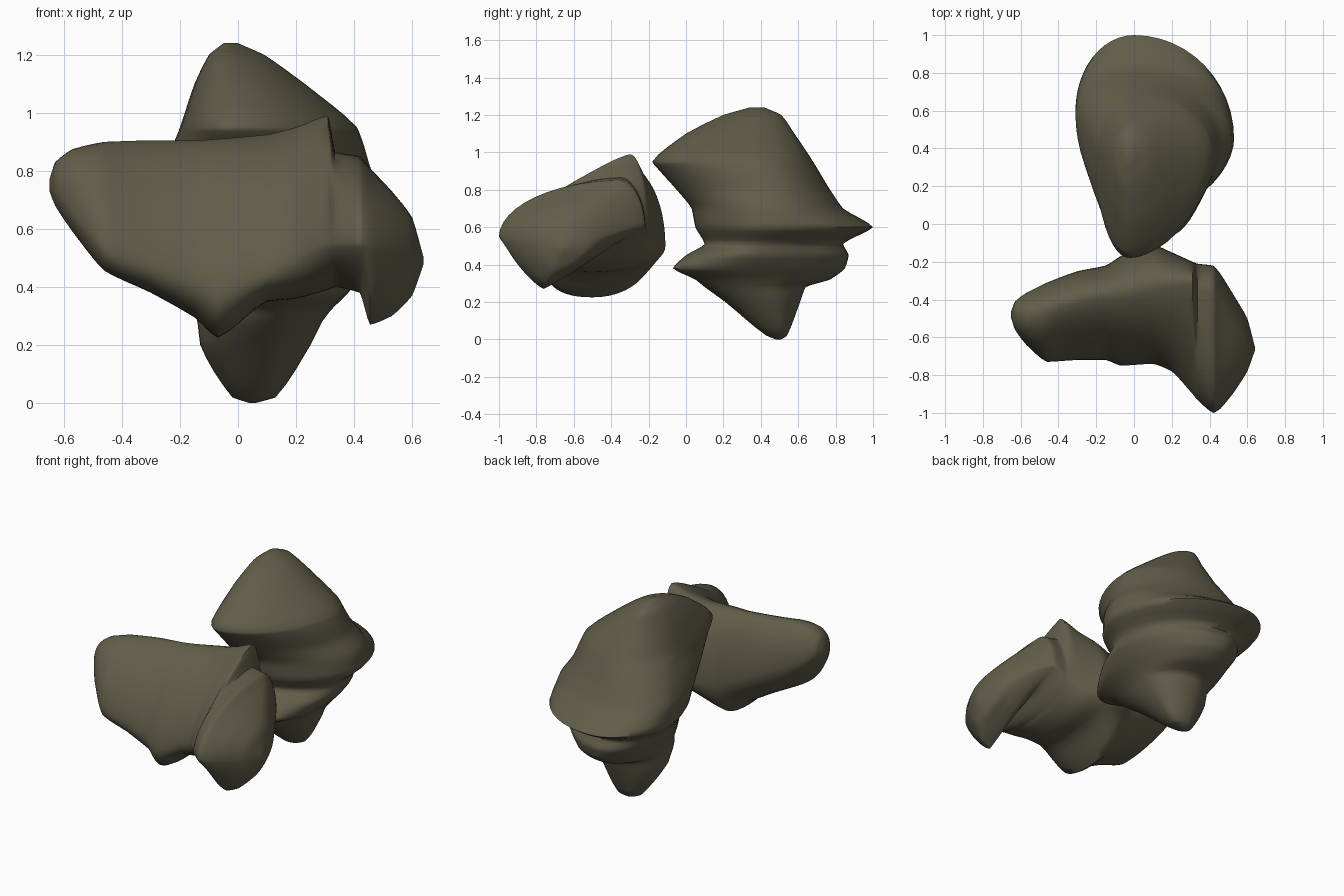
import bpy, bmesh, math
from mathutils import Vector

if "Cube" in bpy.data.objects:
    bpy.data.objects.remove(bpy.data.objects["Cube"])

stone = bpy.data.materials.new("olive stone")
stone.diffuse_color = (0.118, 0.109, 0.067, 1)
stone.use_nodes = True
stone.node_tree.nodes["Principled BSDF"].inputs["Base Color"].default_value = stone.diffuse_color


def resample(rows, steps=4):
    """Blend of linear and monotone cubic interpolation between section rows."""
    n = len(rows)
    slope = [[(b[k] - a[k]) / (b[0] - a[0]) for k in range(9)] for a, b in zip(rows, rows[1:])]

    def tangent(i, k):
        if i == 0 or i == n - 1:
            return slope[min(i, n - 2)][k]
        p, q = slope[i - 1][k], slope[i][k]
        return 2 * p * q / (p + q) if p * q > 0 else 0

    out = []
    for i in range(n - 1):
        a, b = rows[i], rows[i + 1]
        h = b[0] - a[0]
        for s in range(steps):
            t = s / steps
            row = [a[0] + h * t]
            for k in range(1, 9):
                lin = a[k] + (b[k] - a[k]) * t
                cub = ((2*t**3 - 3*t*t + 1) * a[k] + (t**3 - 2*t*t + t) * h * tangent(i, k)
                       + (3*t*t - 2*t**3) * b[k] + (t**3 - t*t) * h * tangent(i + 1, k))
                row.append((lin + cub) / 2)
            out.append(row)
    out.append(list(rows[-1]))
    return out


def section(row, powers, sides=48):
    """Closed outline through four extremes, one quarter curve per quadrant."""
    _, u0, u1, v0, v1, vl, vr, ut, ub = row
    pts = []
    for i in range(sides):
        a = 2 * math.pi * i / sides
        c, s = math.cos(a), math.sin(a)
        p = powers[i * 4 // sides]
        um, ue = (ut if s >= 0 else ub), (u1 if c >= 0 else u0)
        vm, ve = (vr if c >= 0 else vl), (v1 if s >= 0 else v0)
        pts.append((um + (ue - um) * abs(c) ** p, vm + (ve - vm) * abs(s) ** p))
    return pts


def blend(t, stations):
    """Linear blend of the quadrant powers between stations."""
    if t <= stations[0][0]:
        return stations[0][1]
    for (ta, pa), (tb, pb) in zip(stations, stations[1:]):
        if t <= tb:
            f = (t - ta) / (tb - ta)
            return [x + (y - x) * f for x, y in zip(pa, pb)]
    return stations[-1][1]


def loft(name, rows, place, powers, sharp):
    bm = bmesh.new()
    rings = []
    for row in resample(rows):
        outline = section(row, blend(row[0], powers))
        rings.append([bm.verts.new(place(row[0], u, v)) for u, v in outline])
    for a, b in zip(rings, rings[1:]):
        for i in range(len(a)):
            j = (i + 1) % len(a)
            bm.faces.new((a[i], a[j], b[j], b[i]))
    bm.faces.new(rings[0])
    bm.faces.new(rings[-1])
    bmesh.ops.recalc_face_normals(bm, faces=bm.faces)
    me = bpy.data.meshes.new(name)
    bm.to_mesh(me)
    bm.free()
    me.materials.append(stone)
    ob = bpy.data.objects.new(name, me)
    bpy.context.collection.objects.link(ob)
    bpy.ops.object.select_all(action='DESELECT')
    ob.select_set(True)
    bpy.context.view_layer.objects.active = ob
    bpy.ops.object.shade_smooth_by_angle(angle=math.radians(sharp))
    return ob


# front rock, lofted along x: x, y front, y back, z low, z high,
# z at front, z at back, y at top, y at bottom
front_rows = [
    (-.65, -.50, -.46, .73, .77, .75, .75, -.48, -.48),
    (-.63, -.56, -.41, .68, .83, .74, .74, -.48, -.50),
    (-.57, -.64, -.365, .59, .875, .66, .70, -.48, -.54),
    (-.46, -.73, -.31, .455, .90, .54, .65, -.45, -.62),
    (-.30, -.72, -.25, .38, .905, .48, .58, -.40, -.55),
    (-.15, -.72, -.22, .295, .905, .43, .52, -.37, -.52),
    (-.07, -.75, -.17, .225, .91, .38, .50, -.36, -.50),
    (.10, -.74, -.11, .35, .925, .45, .50, -.32, -.50),
    (.20, -.78, -.15, .36, .95, .50, .50, -.31, -.50),
    (.31, -.90, -.20, .39, .99, .55, .55, -.30, -.57),
    (.335, -.93, -.21, .40, .865, .55, .55, -.35, -.60),
    (.42, -1.0, -.22, .38, .85, .55, .60, -.36, -.75),
    (.455, -.98, -.26, .27, .81, .54, .60, -.40, -.76),
    (.53, -.89, -.38, .30, .73, .53, .57, -.52, -.75),
    (.60, -.78, -.50, .37, .64, .51, .53, -.62, -.70),
    (.64, -.67, -.65, .48, .50, .49, .49, -.66, -.66),
]
# powers run: back top, front top, front bottom, back bottom
front_powers = [
    (-.6, (1, 1, 1, .95)), (-.4, (1, 1.3, .85, .95)), (.1, (1, 1.3, .85, .95)),
    (.25, (1, 1.5, 1, 1)), (.31, (1, 1.6, 1.2, 1.1)), (.335, (1, 1.1, 1.3, 1.2)),
    (.45, (1, 1, 1.6, 1.9)), (.55, (1, 1, 1.4, 1.6)), (.64, (1, 1, 1, 1)),
]
loft("front_rock", front_rows, lambda t, u, v: Vector((t, u, v)), front_powers, 60)

# rear rock, lofted along z: z, x left, x right, y front, y back,
# y at left, y at right, x at back, x at front
rear_rows = [
    (0, .04, .06, .48, .51, .50, .50, .05, .05),
    (.02, -.02, .13, .43, .54, .48, .50, .05, .06),
    (.20, -.13, .25, .21, .61, .42, .45, .06, .09),
    (.28, -.14, .29, .10, .64, .40, .42, .06, .12),
    (.32, -.15, .32, .05, .77, .44, .40, .06, .14),
    (.38, -.17, .38, -.07, .85, .48, .36, .05, .16),
    (.45, -.21, .43, .00, .87, .52, .38, .03, .14),
    (.51, -.24, .44, .10, .84, .54, .42, .02, .08),
    (.60, -.31, .53, .05, 1.0, .60, .45, .00, .05),
    (.70, -.31, .52, .03, .84, .58, .45, .00, .04),
    (.80, -.27, .46, -.05, .77, .53, .42, .00, .02),
    (.90, -.22, .43, -.14, .71, .45, .38, .02, -.01),
    (.95, -.20, .41, -.18, .68, .38, .37, .03, -.02),
    (1.10, -.15, .23, .00, .58, .35, .35, .02, .00),
    (1.20, -.10, .09, .20, .51, .36, .36, -.02, -.02),
    (1.24, -.05, .0, .34, .42, .38, .38, -.03, -.03),
]
# powers run: back right, back left, front left, front right
rear_powers = [(.2, (1, 1, 1, 1)), (.38, (1, 1, 1.35, 1)), (.55, (1, 1, 1.2, 1.1)),
               (.8, (1, 1, .95, 1.15)), (1.24, (1, 1, .95, 1.15))]
loft("rear_rock", rear_rows, lambda t, u, v: Vector((u, v, t)), rear_powers, 75)
